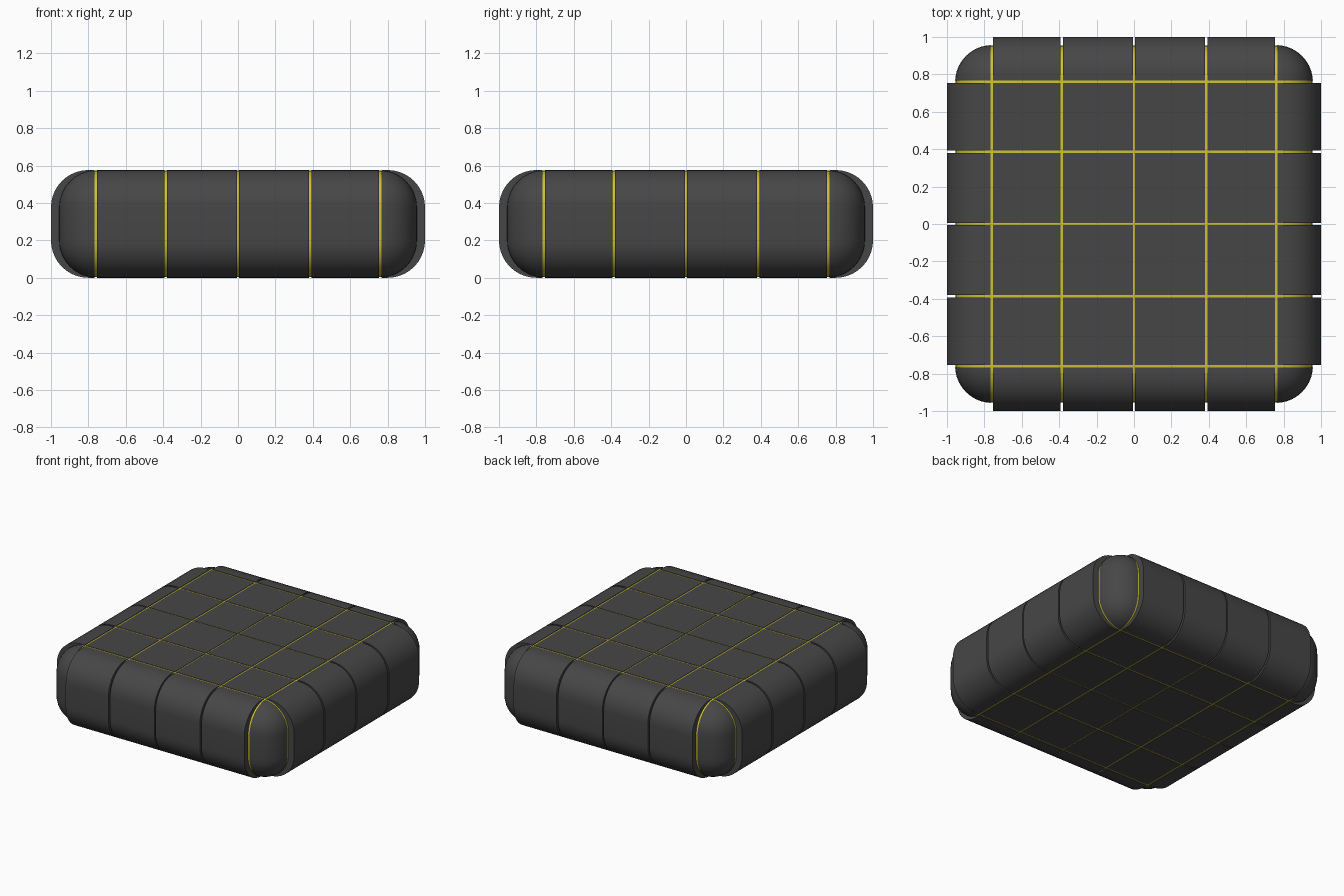
import bpy, bmesh, math
from mathutils import Matrix

if "Cube" in bpy.data.objects:
    bpy.data.objects.remove(bpy.data.objects["Cube"])

H, R = 0.576, 0.2          # height, edge radius
CORE, OUT = 0.957, 1.0     # half widths of corner body and of side panels
INNER = 0.767              # where the outer row of tiles begins
SPANS = [(-0.753, -0.392), (-0.379, -0.005), (0.005, 0.379), (0.392, 0.753)]


def material(name, color):
    m = bpy.data.materials.new(name)
    m.diffuse_color = color
    m.use_nodes = True
    m.node_tree.nodes["Principled BSDF"].inputs["Base Color"].default_value = m.diffuse_color
    return m


DARK = material("dark_grey", (0.062, 0.062, 0.062, 1))
YELLOW = material("yellow", (0.62, 0.54, 0.03, 1))


def finish(bm, name, mat):
    bmesh.ops.recalc_face_normals(bm, faces=bm.faces)
    me = bpy.data.meshes.new(name)
    bm.to_mesh(me)
    bm.free()
    me.polygons.foreach_set("use_smooth", [True] * len(me.polygons))
    me.set_sharp_from_angle(angle=math.radians(35))
    me.materials.append(mat)
    ob = bpy.data.objects.new(name, me)
    bpy.context.collection.objects.link(ob)
    return ob


def box(bm, x0, x1, y0, y1, z0, z1):
    mat = Matrix.Translation(((x0 + x1) / 2, (y0 + y1) / 2, (z0 + z1) / 2)) @ \
        Matrix.Diagonal((x1 - x0, y1 - y0, z1 - z0, 1))
    bmesh.ops.create_cube(bm, size=1, matrix=mat)


def rounded_box(half, z0, z1):
    bm = bmesh.new()
    box(bm, -half, half, -half, half, z0, z1)
    bmesh.ops.bevel(bm, geom=bm.edges[:], offset=R, segments=10,
                    profile=0.5, affect='EDGES')
    return bm


# yellow core that shows through the gaps
finish(rounded_box(CORE - 0.003, 0.003, H - 0.003), "core", YELLOW)

# inner square tiles, top and bottom
bm = bmesh.new()
for x0, x1 in SPANS:
    for y0, y1 in SPANS:
        box(bm, x0, x1, y0, y1, 0, H)
finish(bm, "inner_tiles", DARK)

# rounded side panels, four per side
profile = [(INNER, 0)]
for cz, start in ((R, -90), (H - R, 0)):
    for i in range(11):
        a = math.radians(start + 9 * i)
        profile.append((OUT - R + R * math.cos(a), cz + R * math.sin(a)))
profile.append((INNER, H))
for k, side in enumerate(("right", "back", "left", "front")):
    bm = bmesh.new()
    for y0, y1 in SPANS:
        face = bm.faces.new([bm.verts.new((x, y0, z)) for x, z in profile])
        ext = bmesh.ops.extrude_face_region(bm, geom=[face], use_keep_orig=True)
        verts = [g for g in ext["geom"] if isinstance(g, bmesh.types.BMVert)]
        bmesh.ops.translate(bm, verts=verts, vec=(0, y1 - y0, 0))
    bmesh.ops.rotate(bm, verts=bm.verts, matrix=Matrix.Rotation(k * math.pi / 2, 3, 'Z'))
    finish(bm, side + "_panels", DARK)

# corner pieces cut from a rounded box
for sx in (-1, 1):
    for sy in (-1, 1):
        bm = rounded_box(CORE, 0, H)
        for co, no in (((sx * INNER, 0, 0), (sx, 0, 0)), ((0, sy * INNER, 0), (0, sy, 0))):
            cut = bmesh.ops.bisect_plane(bm, geom=bm.verts[:] + bm.edges[:] + bm.faces[:],
                                         plane_co=co, plane_no=no, clear_inner=True)
            edges = [g for g in cut["geom_cut"] if isinstance(g, bmesh.types.BMEdge)]
            bmesh.ops.contextual_create(bm, geom=edges)
        finish(bm, "corner_%s_%s" % ("right" if sx > 0 else "left",
                                     "back" if sy > 0 else "front"), DARK)
